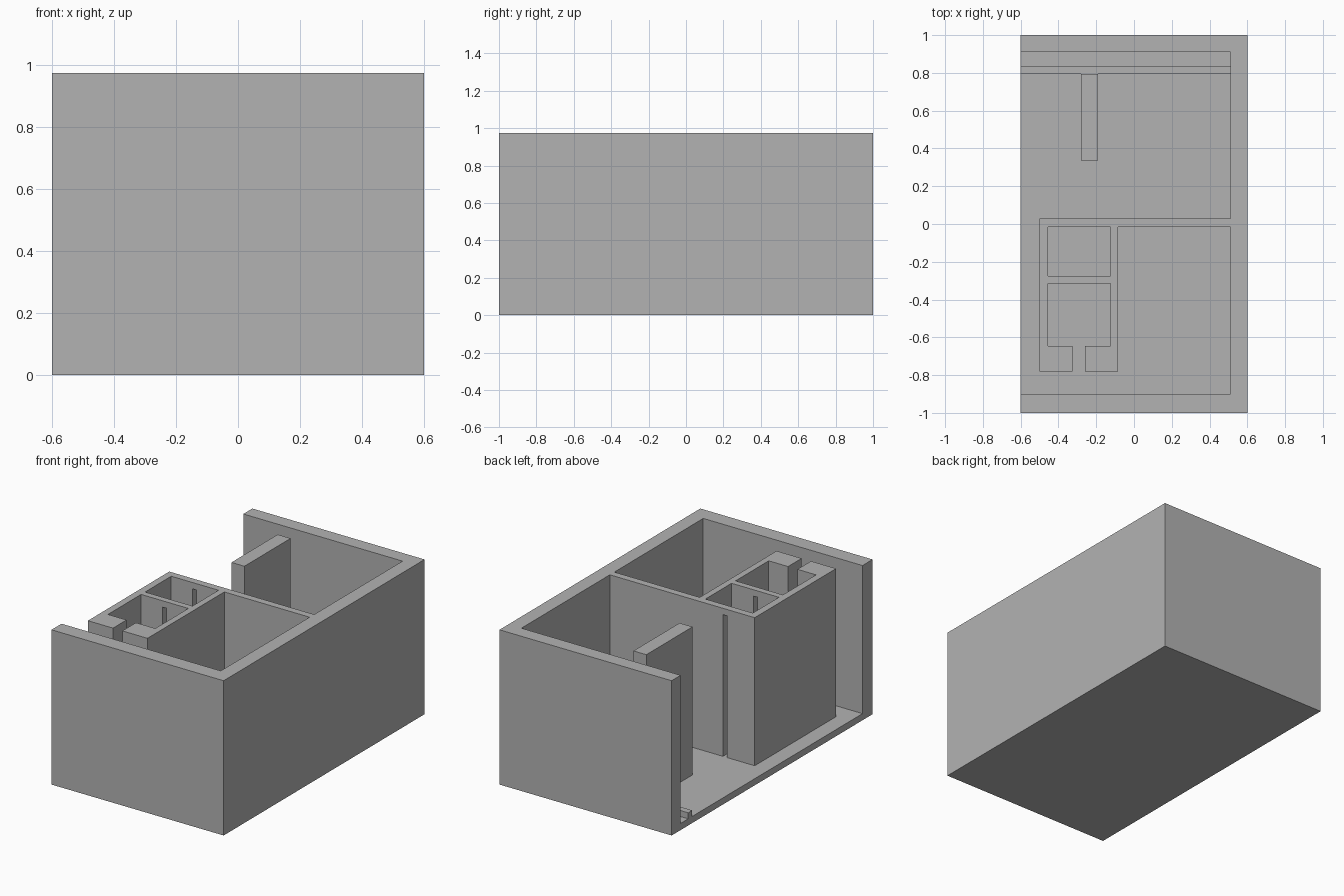
import bpy
import bmesh

HEIGHT = 0.975
FLOOR = 0.042
DOOR_TOP = 0.935

if "Cube" in bpy.data.objects:
    bpy.data.objects.remove(bpy.data.objects["Cube"], do_unlink=True)

grey = bpy.data.materials.new("plain grey")
grey.use_nodes = True
grey.diffuse_color = (0.45, 0.45, 0.45, 1)
grey.node_tree.nodes["Principled BSDF"].inputs["Base Color"].default_value = grey.diffuse_color


def extrude_plan(name, outline, bottom, top):
    """Raise a floor-plan outline into a solid."""
    bm = bmesh.new()
    face = bm.faces.new([bm.verts.new((x, y, bottom)) for x, y in outline])
    raised = bmesh.ops.extrude_face_region(bm, geom=[face])["geom"]
    for v in raised:
        if isinstance(v, bmesh.types.BMVert):
            v.co.z = top
    bmesh.ops.recalc_face_normals(bm, faces=bm.faces)
    mesh = bpy.data.meshes.new(name)
    bm.to_mesh(mesh)
    bm.free()
    mesh.materials.append(grey)
    obj = bpy.data.objects.new(name, mesh)
    bpy.context.collection.objects.link(obj)
    return obj


def block(name, x0, x1, y0, y1, bottom, top):
    return extrude_plan(name, [(x0, y0), (x1, y0), (x1, y1), (x0, y1)], bottom, top)


def cut(target, cutter):
    """Subtract the cutter, then discard it."""
    cutter.hide_render = True
    mod = target.modifiers.new("opening", "BOOLEAN")
    mod.operation = "DIFFERENCE"
    mod.solver = "EXACT"
    mod.object = cutter
    bpy.context.view_layer.objects.active = target
    bpy.ops.object.modifier_apply(modifier=mod.name)
    bpy.data.objects.remove(cutter, do_unlink=True)


# Outer walls, open along one long side
extrude_plan("outer_walls", [
    (-0.6, -1), (0.6, -1), (0.6, 1), (-0.6, 1),
    (-0.6, 0.91), (0.51, 0.91), (0.51, -0.9), (-0.6, -0.9)], 0, HEIGHT)

# Floor, with a curb that leaves a channel beside the back wall
block("floor", -0.6, 0.51, -0.9, 0.91, 0, FLOOR)
block("channel_curb", -0.6, 0.51, 0.795, 0.835, FLOOR, 0.08)

# Free-standing partition in the back room
block("back_partition", -0.28, -0.19, 0.335, 0.795, FLOOR, HEIGHT)

# Cross wall and the walls of the two small rooms
rooms = extrude_plan("room_walls", [
    (0.51, 0.03), (-0.5, 0.03), (-0.5, -0.78), (-0.325, -0.78),
    (-0.325, -0.645), (-0.455, -0.645), (-0.455, -0.315), (-0.125, -0.315),
    (-0.125, -0.645), (-0.26, -0.645), (-0.26, -0.78), (-0.085, -0.78),
    (-0.085, -0.015), (0.51, -0.015)], FLOOR, HEIGHT)
cut(rooms, block("room_cutter", -0.455, -0.125, -0.275, -0.015, 0, 1.1))

# Narrow slots through the small room walls, stopping below the top
for y0, y1 in ((-0.33, -0.26), (-0.03, 0.05)):
    cut(rooms, block("slot_cutter", -0.307, -0.279, y0, y1, 0, DOOR_TOP))
